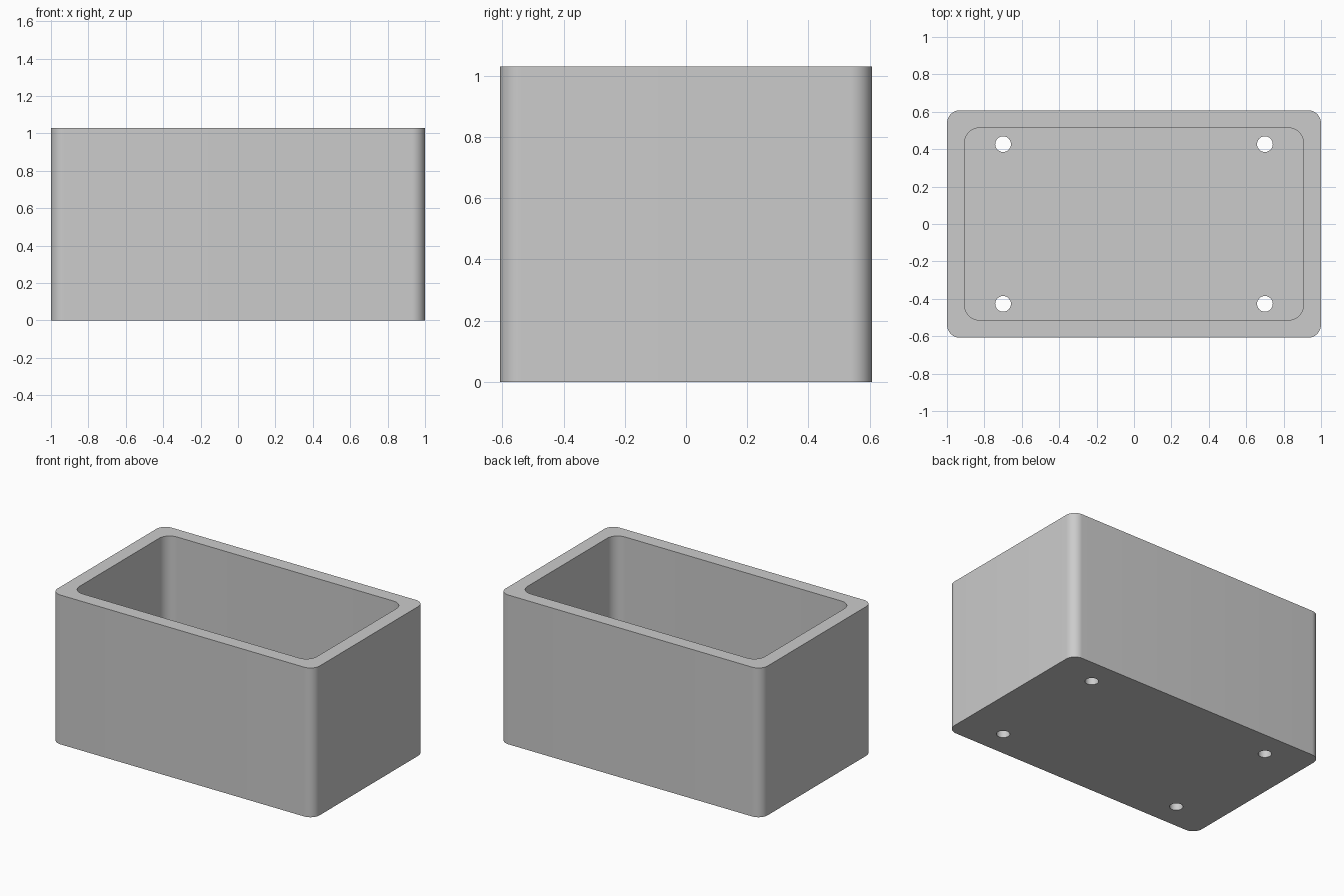
import bpy, bmesh, math

if "Cube" in bpy.data.objects:
    bpy.data.objects.remove(bpy.data.objects["Cube"], do_unlink=True)

HALF_X, HALF_Y, HEIGHT = 1.0, 0.608, 1.03
WALL, FLOOR = 0.094, 0.094

grey = bpy.data.materials.new("plain grey")
grey.use_nodes = True
colour = (0.6, 0.6, 0.6, 1)
grey.diffuse_color = colour
grey.node_tree.nodes["Principled BSDF"].inputs["Base Color"].default_value = colour


def rounded_block(name, hx, hy, radius, z0, z1, steps=12):
    """Upright prism with a rounded rectangular outline."""
    bm = bmesh.new()
    outline = []
    for i, (sx, sy) in enumerate([(1, 1), (-1, 1), (-1, -1), (1, -1)]):
        for k in range(steps + 1):
            a = math.pi / 2 * (i + k / steps)
            outline.append(bm.verts.new((sx * (hx - radius) + radius * math.cos(a),
                                         sy * (hy - radius) + radius * math.sin(a), z0)))
    bm.faces.new(outline)
    bmesh.ops.remove_doubles(bm, verts=bm.verts, dist=1e-5)
    top = bmesh.ops.extrude_face_region(bm, geom=bm.faces[:])["geom"]
    bmesh.ops.translate(bm, vec=(0, 0, z1 - z0),
                        verts=[v for v in top if isinstance(v, bmesh.types.BMVert)])
    bmesh.ops.recalc_face_normals(bm, faces=bm.faces)
    mesh = bpy.data.meshes.new(name)
    bm.to_mesh(mesh)
    bm.free()
    mesh.materials.append(grey)
    ob = bpy.data.objects.new(name, mesh)
    bpy.context.collection.objects.link(ob)
    return ob


def cut(body, cutter):
    """Subtract the cutter from the body and discard it."""
    bpy.context.view_layer.objects.active = body
    mod = body.modifiers.new("cut", "BOOLEAN")
    mod.operation, mod.solver, mod.object = "DIFFERENCE", "EXACT", cutter
    bpy.ops.object.modifier_apply(modifier=mod.name)
    bpy.data.objects.remove(cutter, do_unlink=True)


# Open box with rounded upright corners
box = rounded_block("box", HALF_X, HALF_Y, 0.07, 0, HEIGHT)
cut(box, rounded_block("cavity_cutter", HALF_X - WALL, HALF_Y - WALL, 0.08,
                       FLOOR, HEIGHT + 0.2))

# Four drain holes through the floor
for x in (-0.7, 0.7):
    for y in (-0.427, 0.427):
        hole = rounded_block("hole_cutter", 0.042, 0.042, 0.042, -0.1, FLOOR + 0.1, 8)
        hole.location = (x, y, 0)
        cut(box, hole)

# Smooth corners and hole walls, sharp rims
bpy.ops.object.select_all(action="DESELECT")
box.select_set(True)
bpy.context.view_layer.objects.active = box
bpy.ops.object.shade_smooth_by_angle(angle=math.radians(30))
